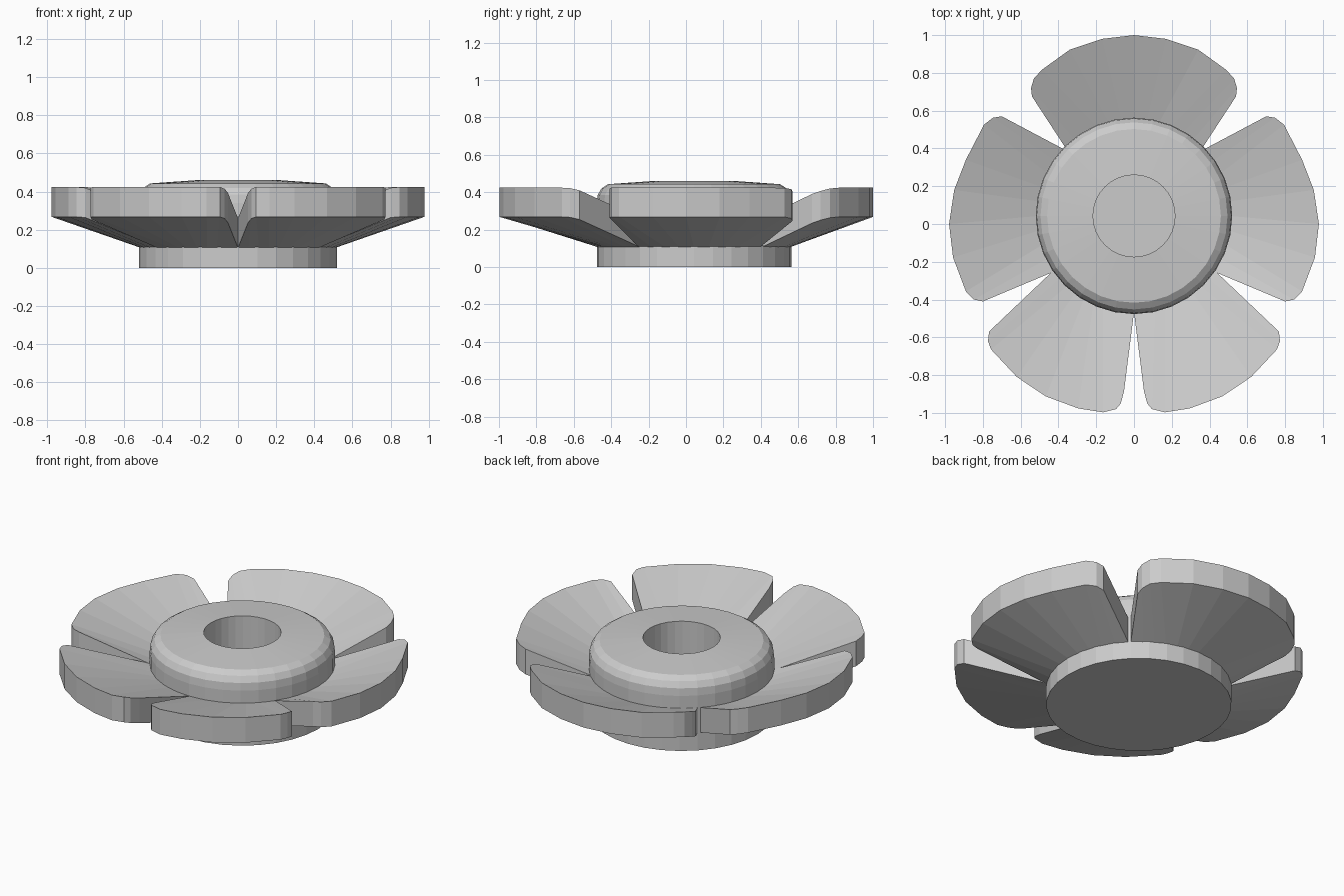
import bpy, bmesh
from math import sin, cos, radians, hypot

if "Cube" in bpy.data.objects:
    bpy.data.objects.remove(bpy.data.objects["Cube"])

CY = 0.043      # hub centre in y
HUB_R = 0.52


def finish(bm, name):
    bmesh.ops.recalc_face_normals(bm, faces=bm.faces)
    me = bpy.data.meshes.new(name)
    bm.to_mesh(me)
    bm.free()
    ob = bpy.data.objects.new(name, me)
    bpy.context.collection.objects.link(ob)
    return ob


def lathe(name, profile, n=32):
    """Closed revolved body around the hub axis; end rings are capped."""
    bm = bmesh.new()
    rings = [[bm.verts.new((r * cos(radians(360 * i / n)), CY + r * sin(radians(360 * i / n)), z))
              for i in range(n)] for r, z in profile]
    for a, b in zip(rings, rings[1:]):
        for i in range(n):
            j = (i + 1) % n
            bm.faces.new((a[i], a[j], b[j], b[i]))
    bm.faces.new(rings[0])
    bm.faces.new(rings[-1])
    return finish(bm, name)


def petal(name, rim, a0, a1, reach, side=1):
    """Thick sloping blade ruled from an arc on the hub to the rim outline."""
    bm = bmesh.new()
    n = len(rim)
    low_in, low_out, top_in, top_out = [], [], [], []
    for i, (x, y) in enumerate(rim):
        a = radians(a0 + (a1 - a0) * i / (n - 1))
        xi, yi = 0.51 * cos(a), CY + 0.51 * sin(a)
        t = min(1, (hypot(x, y - CY) - HUB_R) / (reach - HUB_R))
        z = 0.105 + 0.163 * t
        low_in.append(bm.verts.new((side * xi, yi, 0.105)))
        top_in.append(bm.verts.new((side * xi, yi, 0.26)))
        low_out.append(bm.verts.new((side * x, y, z)))
        top_out.append(bm.verts.new((side * x, y, z + 0.156)))
    loop = [low_in, low_out, top_out, top_in]
    for k in range(4):
        p, q = loop[k], loop[(k + 1) % 4]
        for i in range(n - 1):
            bm.faces.new((p[i], p[i + 1], q[i + 1], q[i]))
    for e in (0, -1):
        bm.faces.new([s[e] for s in loop])
    return finish(bm, name)


# Hub with rounded shoulder, slightly domed top and central bore
lathe("hub", [(HUB_R, 0), (HUB_R, 0.105), (HUB_R, 0.34), (0.515, 0.385), (0.495, 0.42),
              (0.46, 0.443), (0.217, 0.46), (0.217, 0.105)])

# Petal rim outlines
half = [(0.54, 0.675), (0.545, 0.72), (0.53, 0.77), (0.487, 0.817), (0.34, 0.923), (0.17, 0.98)]
back = half + [(0, 1.0)] + [(-x, y) for x, y in reversed(half)]
flank = [(0.70, 0.57), (0.746, 0.563), (0.794, 0.526), (0.89, 0.34), (0.952, 0.18), (0.979, 0),
         (0.958, -0.177), (0.89, -0.357), (0.847, -0.40), (0.80, -0.41)]
front = [(0.767, -0.569), (0.773, -0.62), (0.757, -0.664), (0.62, -0.81), (0.466, -0.913),
         (0.296, -0.976), (0.164, -0.997), (0.095, -0.98), (0.07, -0.95), (0.053, -0.886)]

petal("back_petal", back, 44.8, 135.2, 0.91)
for label, s in (("right", 1), ("left", -1)):
    petal(label + "_side_petal", flank, 43.6, -35, 0.93, s)
    petal(label + "_front_petal", front, -34, -90, 1.025, s)
